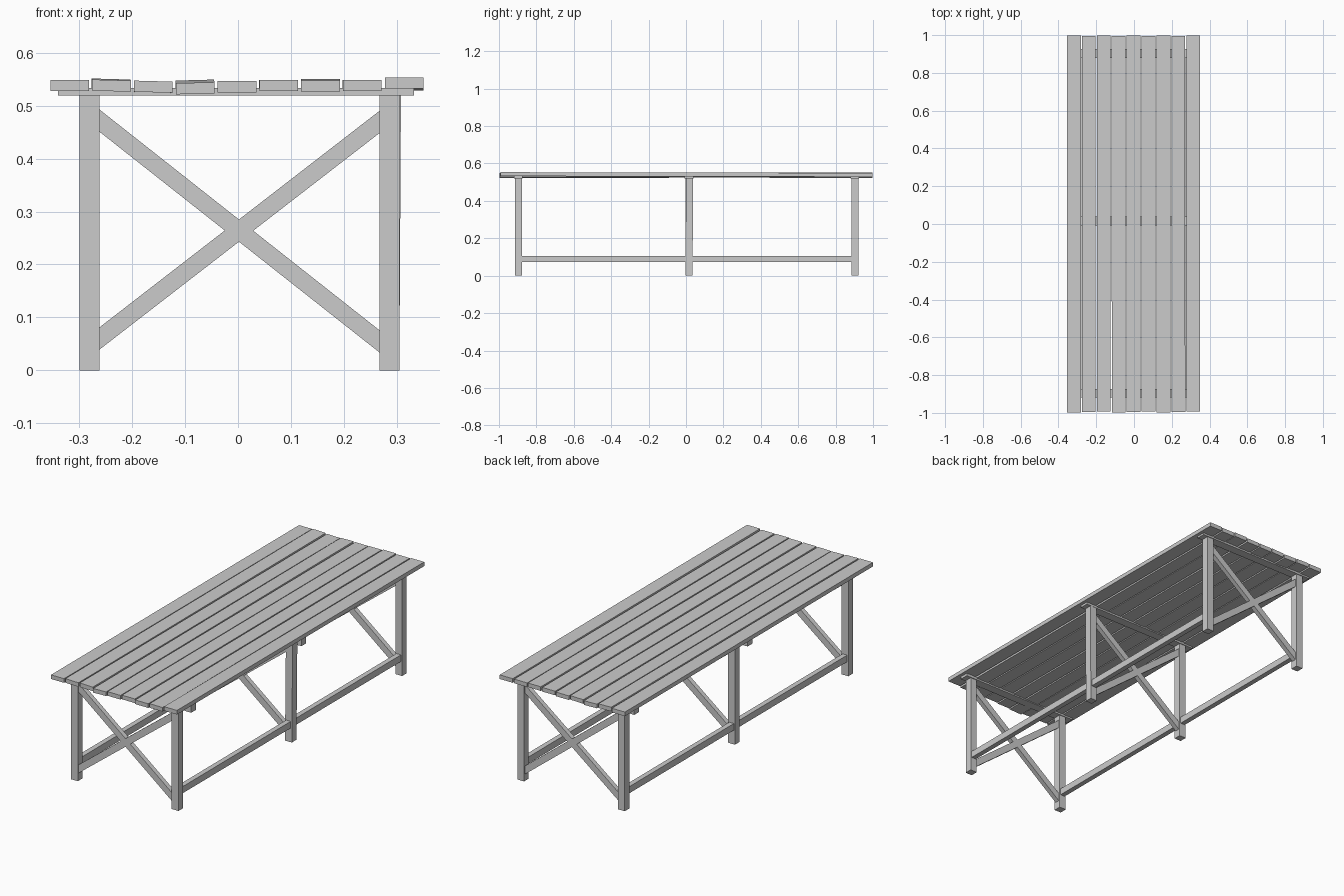
import bpy
from mathutils import Vector

if "Cube" in bpy.data.objects:
    bpy.data.objects.remove(bpy.data.objects["Cube"])


def bar(name, a, b, u, v):
    """Straight timber from a to b; u and v are the half-size vectors of its end faces."""
    a, b, u, v = Vector(a), Vector(b), Vector(u), Vector(v)
    ring = (-u - v, u - v, u + v, -u + v)
    verts = [a + c for c in ring] + [b + c for c in ring]
    faces = [(3, 2, 1, 0), (4, 5, 6, 7)]
    faces += [(i, (i + 1) % 4, (i + 1) % 4 + 4, i + 4) for i in range(4)]
    mesh = bpy.data.meshes.new(name)
    mesh.from_pydata(verts, [], faces)
    if (b - a).dot(u.cross(v)) < 0:
        mesh.flip_normals()
    ob = bpy.data.objects.new(name, mesh)
    bpy.context.collection.objects.link(ob)
    return ob


LEFT, RIGHT = -0.281, 0.286          # leg centre lines
FRAMES = {"front": -0.896, "middle": 0.016, "back": 0.903}
LEG = 0.019                          # half leg width
TOP = 0.52

for place, y in FRAMES.items():
    # Legs (the middle right one leans slightly)
    for side, x in (("left", LEFT), ("right", RIGHT)):
        lean = 0.003 if (place, side) == ("middle", "right") else 0
        bar(f"{place}_{side}_leg", (x, y, 0), (x + lean, y + lean, TOP),
            (LEG, 0, 0), (0, LEG, 0))
    # Crossed braces, cut vertically at the legs
    xl, xr = LEFT + LEG, RIGHT - LEG
    for name, zl, zr in (("rising", 0.06, 0.469), ("falling", 0.472, 0.055)):
        bar(f"{place}_{name}_brace", (xl, y, zl), (xr, y, zr),
            (0, 0.012, 0), (0, 0, 0.021))
    # Batten under the slats
    bar(f"{place}_batten", (-0.34, y, 0.5265), (0.333, y, 0.5265),
        (0, 0.023, 0), (0, 0, 0.0075))

# Low stretchers joining the frames on both sides
ys = list(FRAMES.values())
for side, x in (("left", LEFT), ("right", RIGHT)):
    for i in range(2):
        bar(f"{side}_stretcher_{i + 1}", (x, ys[i] + LEG, 0.089),
            (x, ys[i + 1] - LEG, 0.089), (0.013, 0, 0), (0, 0, 0.017))

# Slats, slightly uneven: front height, back height, roll
slats = [(0.538, 0.538, 0), (0.538, 0.540, -0.001), (0.536, 0.535, -0.001),
         (0.533, 0.538, 0.001), (0.536, 0.536, 0), (0.538, 0.538, 0),
         (0.537, 0.540, 0), (0.538, 0.538, 0), (0.543, 0.539, 0)]
for i, (z0, z1, roll) in enumerate(slats):
    x = -0.318 + i * 0.0790
    bar(f"slat_{i + 1}", (x, -0.995 + 0.003 * (i % 3 - 1), z0),
        (x - 0.001 * (i % 2), 0.998 - 0.002 * (i % 2), z1),
        (0.0365, 0, roll), (0, 0, 0.0105))
